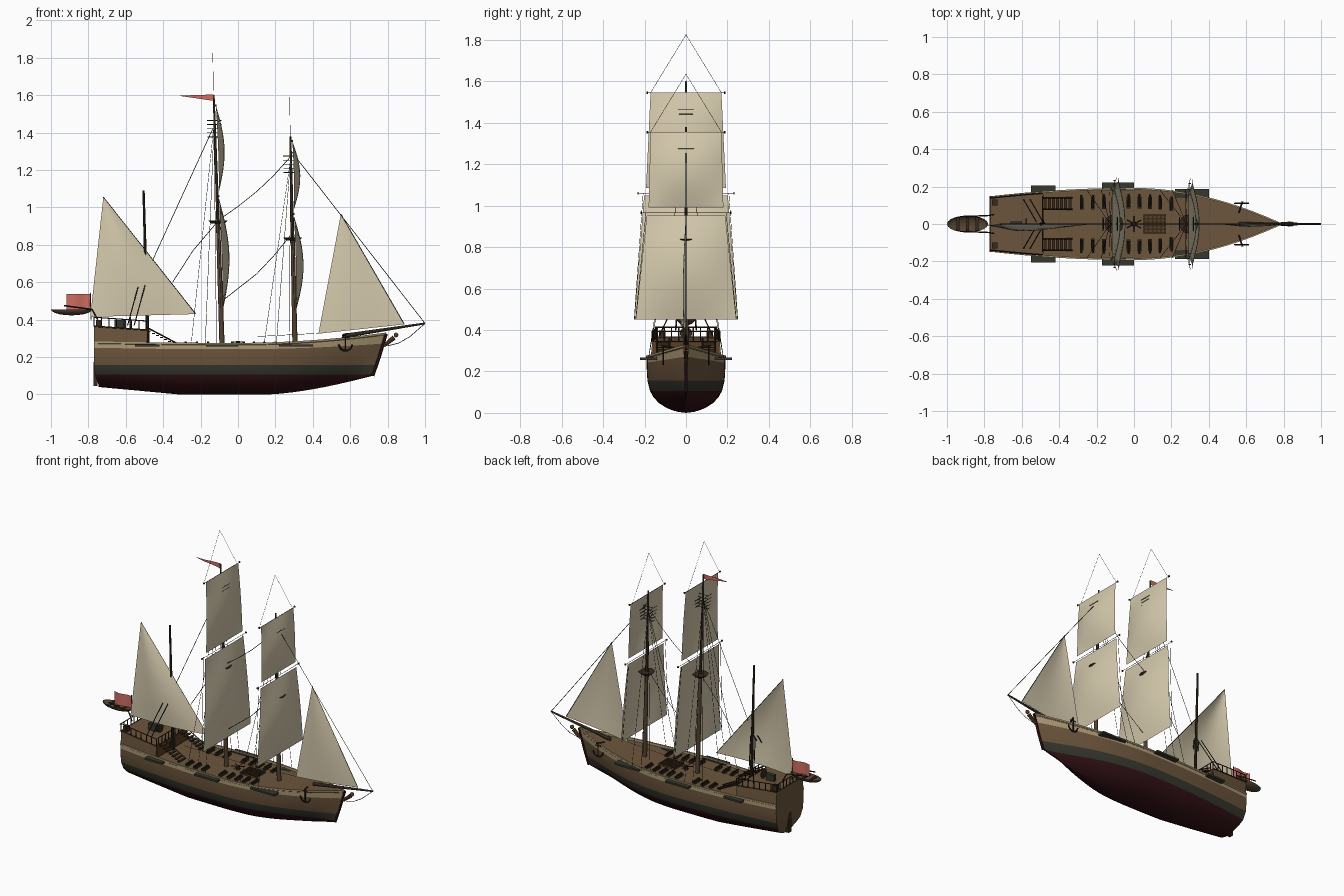
import bpy, bmesh, math
from mathutils import Vector, Matrix

if "Cube" in bpy.data.objects:
    bpy.data.objects.remove(bpy.data.objects["Cube"])

COL = {"hull_brown": (.15, .092, .046), "bottom_red": (.034, .006, .008), "band_green": (.037, .039, .027),
       "stripe_cream": (.42, .32, .18), "sail_cloth": (.66, .585, .415), "flag_red": (.62, .15, .12),
       "dark_wood": (.04, .023, .012), "cabin_wood": (.11, .05, .016), "rope_black": (.018, .016, .014),
       "mast_wood": (.085, .055, .031)}
MAT = {}
for k, c in COL.items():
    MAT[k] = bpy.data.materials.new(k)
    MAT[k].diffuse_color = (*c, 1)
parts = {}


def part(name, *mats):
    if name not in parts:
        parts[name] = (bmesh.new(), mats)
    return parts[name][0]


def rod(bm, a, b, r, r2=None, n=8):
    a, b = Vector(a), Vector(b)
    m = Matrix.Translation((a + b) / 2) @ (b - a).to_track_quat('Z', 'Y').to_matrix().to_4x4()
    bmesh.ops.create_cone(bm, cap_ends=True, segments=n, radius1=r, radius2=r if r2 is None else r2,
                          depth=(b - a).length, matrix=m)


def path(bm, pts, r, n=4):
    for a, b in zip(pts, pts[1:]):
        rod(bm, a, b, r, n=n)


def box(bm, c, s):
    bmesh.ops.create_cube(bm, size=1, matrix=Matrix.Translation(c) @ Matrix.Diagonal((*s, 1)))


def grid(bm, rows, idx=lambda j: 0, caps=False):
    vs = [[bm.verts.new(p) for p in r] for r in rows]
    for a, b in zip(vs, vs[1:]):
        for j in range(len(a) - 1):
            bm.faces.new((a[j], a[j + 1], b[j + 1], b[j])).material_index = idx(j)
    if caps:
        bm.faces.new(vs[0])
        bm.faces.new(vs[-1])


# hull lines: half width, rail height, keel height, fore-and-aft lean of the ends
def hw(x):
    return .19 * (1 - min(1, x / .79) ** 2) if x > 0 else .19 - .045 * (x / .77) ** 2


def sheer(x):
    return .272 + (.055 * (x / .79) ** 2 if x > 0 else .008 * (x / .77) ** 2)


def keel(x):
    if x > .2:
        return .1 * ((x - .2) / .59) ** 1.6
    return .04 * (-x - .3) / .47 if x < -.3 else 0


def lean(x, z):
    s = (x + .77) / 1.56
    stern = -.745 if z < .05 else -.77 + .025 * max(0, (.12 - z) / .07)
    return stern + s * (.72 + .07 * (z - .1) / .227 - stern)


# hull shell with level painted bands
N = 40
rows = []
for i in range(N + 1):
    x = -.77 + 1.56 * i / N
    s, zk, top = i / N, keel(x), sheer(x)
    red, green = .106, .157
    zs = [zk + (red - zk) * u for u in (0, .05, .13, .25, .45, .7, 1)]
    zs += [green, (green + top) / 2, top - .03 - .025 * max(0, x / .79) ** 2, top]
    e = .6 + .5 * max(0, x / .79) ** 2
    half = [(lean(x, z), hw(x) * (1 - (1 - (z - zk) / (top - zk)) ** 4) ** e, z) for z in zs]
    rows.append([(a, -b, c) for a, b, c in half[:0:-1]] + half)
band = [1] * 6 + [2, 0, 0, 3]
hull = part("hull", "hull_brown", "bottom_red", "band_green", "stripe_cream")
grid(hull, rows, lambda j: (band[::-1] + band)[j])
grid(part("transom", "hull_brown"), [rows[0][:11], rows[0][:9:-1]])

# main deck and cap rails
xs = [-.77 + 1.56 * i / N for i in range(N + 1)]
grid(part("deck", "hull_brown"),
     [[(lean(x, sheer(x)), sd * hw(x), sheer(x) - .012) for sd in (-1, 0, 1)] for x in xs])
for sd in (1, -1):
    prof = ((.003, -.006), (.003, .004), (-.006, .004), (-.006, -.013), (.003, -.006))
    grid(part("cap_rail", "stripe_cream"),
         [[(lean(x, sheer(x)), sd * max(0, hw(x) + a), sheer(x) + b) for a, b in prof] for x in xs])

# keel, stem post, rudder
path(part("stem_post", "bottom_red"), [(.72, 0, .1), (.755, 0, .2), (.792, 0, .325)], .009, 6)
path(part("keel", "bottom_red"), [(lean(x, keel(x)), 0, keel(x) + .006) for x in xs], .005, 6)
box(part("rudder", "dark_wood"), (-.762, 0, .11), (.02, .03, .13))

# stern castle with cabin front
def castle_top(x):
    return .345 + .02 * (-.49 - x) / .28


cx = [-.77 + .04 * i for i in range(8)]
grid(part("stern_castle", "hull_brown"),
     [[(x, sd * hw(x) * k, z) for sd, k, z in ((-1, .99, sheer(x) - .01), (-1, .95, castle_top(x)),
      (1, .95, castle_top(x)), (1, .99, sheer(x) - .01))] for x in cx], caps=True)
box(part("cabin_front", "cabin_wood"), (-.488, 0, .305), (.006, .32, .07))
box(part("cabin_door", "dark_wood"), (-.484, 0, .3), (.005, .05, .06))
rail = part("stern_railing", "dark_wood")
for sd in (1, -1):
    for dz, r in ((0, .004), (.048, .003)):
        path(rail, [(x, sd * hw(x) * .95, castle_top(x) + dz) for x in cx], r, 6)
    for x in cx:
        y = sd * hw(x) * .95
        rod(rail, (x, y, castle_top(x)), (x, y, castle_top(x) + .048), .003, n=6)
    # lockers, stairs, mizzen shrouds
    box(part("stern_lockers", "dark_wood"), (-.745, sd * .115, .38), (.03, .03, .035))
    st = part("stairs", "dark_wood")
    for i in range(7):
        box(st, (-.475 + .022 * i, sd * .11, .338 - .011 * i), (.016, .06, .006))
    for y in (.08, .14):
        path(st, [(-.49, sd * y, .36), (-.33, sd * y, .275)], .004)
    for x in (-.59, -.555):
        rod(part("mizzen_shrouds", "rope_black"), (x, sd * .13, .37), (x + .068, sd * .012, .62), .003, n=5)
for x in (-.49, -.77):
    for i in range(-4, 5):
        rod(rail, (x, i * .035, castle_top(x)), (x, i * .035, castle_top(x) + .048), .003, n=6)
    for dz in (0, .048):
        rod(rail, (x, -.15, castle_top(x) + dz), (x, .15, castle_top(x) + dz), .003, n=6)
box(part("binnacle", "band_green"), (-.63, 0, .375), (.06, .025, .045))
rod(part("steering_wheel", "dark_wood"), (-.58, 0, .385), (-.572, 0, .385), .03, n=12)

# channels, guns, anchors and catheads on both sides
for sd in (1, -1):
    for x0, x1, y0, y1 in ((-.55, -.42, .17, .205), (-.17, 0, .18, .222), (.22, .4, .14, .188)):
        box(part("channels", "band_green"), ((x0 + x1) / 2, sd * (y0 + y1) / 2, .262), (x1 - x0, y1 - y0, .012))
    for x in (-.28, -.22, -.16, -.03, .03, .085, .14, .2):
        y = hw(x)
        box(part("gun_carriages", "dark_wood"), (x, sd * (y - .075), .265), (.02, .065, .014))
        rod(part("guns", "rope_black"), (x, sd * (y - .1), .277), (x, sd * (y - .03), .277), .007, .005)
    an, ay = part("anchors", "rope_black"), .11
    rod(an, (.575, sd * ay, .235), (.575, sd * ay, .32), .004, n=6)
    rod(an, (.555, sd * ay, .307), (.595, sd * ay, .307), .004, n=6)
    path(an, [(.575 + .036 * math.sin(t), sd * ay, .27 - .036 * math.cos(t))
              for t in [-1.5 + .375 * i for i in range(9)]], .005, 6)
    rod(part("catheads", "dark_wood"), (.56, sd * .06, .315), (.58, sd * .12, .325), .005, n=6)

# deck fittings
g = part("hatch_grating", "dark_wood")
box(part("hatch_base", "cabin_wood"), (.11, 0, .264), (.12, .1, .012))
for i in range(6):
    box(g, (.055 + .022 * i, 0, .271), (.008, .1, .006))
    box(g, (.11, -.046 + .0184 * i, .271), (.12, .007, .006))
cap = part("capstan", "dark_wood")
rod(cap, (0, 0, .26), (0, 0, .285), .014, .01, 10)
for t in (.5, 1.55, 2.6):
    d = Vector((math.cos(t), math.sin(t), 0)) * .042
    rod(cap, Vector((0, 0, .28)) - d, Vector((0, 0, .28)) + d, .0025, n=5)

# bowsprit, figurehead
rod(part("bowsprit", "mast_wood"), (.56, 0, .312), (1, 0, .38), .012, .005, 10)
f = part("figurehead", "cabin_wood")
rod(f, (.78, 0, .26), (.835, 0, .305), .009, .013)
bmesh.ops.create_uvsphere(f, u_segments=10, v_segments=6, radius=.013, matrix=Matrix.Translation((.845, 0, .318)))

# square-rigged masts, yards, sails, rigging
ropes = part("rigging", "rope_black")


def sail(name, xt, xb, zt, zb, wt, wb, belly):
    pts = []
    for i in range(13):
        v = i / 12
        w, x, z = wb + (wt - wb) * v, xb + (xt - xb) * v, zb + (zt - zb) * v
        pts.append([(x + belly * math.sin(math.pi * v) * (1 - .9 * u * u), u * w, z)
                    for u in [-1 + k / 6 for k in range(13)]])
    grid(part(name, "sail_cloth"), pts)


def square_mast(n, x0, x1, top, nest, cy, cw, ty, tw, bottom, foot, aft):
    def mx(z):
        return x0 + (x1 - x0) * (z - .28) / (top - .28)
    m = part(n + "_mast", "mast_wood")
    rod(m, (x0, 0, .25), (mx(nest), 0, nest), .014, .011, 12)
    rod(m, (mx(nest), 0, nest), (x1, 0, top), .009, .005, 10)
    t = part(n + "_top_platform", "dark_wood")
    rod(t, (mx(nest), 0, nest - .012), (mx(nest), 0, nest + .004), .034, .051, 12)
    y = part(n + "_yards", "dark_wood")
    for z, w in ((cy, cw), (ty, tw)):
        rod(y, (mx(z) + .008, -w, z), (mx(z) + .008, w, z), .0012, n=6)
        for sd in (1, -1):
            rod(y, (mx(z) + .008, sd * (w - .006), z), (mx(z) + .008, sd * w, z), .006)
    sail(n + "_course", mx(cy) + .01, mx(bottom) + .01, cy - .012, bottom, cw * .86, foot, .045)
    sail(n + "_topsail", mx(ty) + .01, mx(cy) + .01, ty, cy + .025, tw * .9, cw * .82, .038)
    for i in range(5):
        z = ty - .08 - .022 * i
        for dx in (-.04, .036):
            rod(ropes, (mx(z) + dx, -.038 + .004 * i, z), (mx(z) + dx, .038 - .004 * i, z), .002, n=4)
        rod(ropes, (mx(z) - .04, 0, z), (mx(z) + .036, 0, z), .002, n=4)
    for sd in (1, -1):
        rod(ropes, (x1, sd * tw * .9, ty), (x1 - .005, 0, ty + .28), .0009, n=4)
        for dx in aft:
            rod(ropes, (mx(ty), 0, ty - .1), (x0 - dx, sd * .18, .27), .0013, n=4)
        rod(ropes, (mx(cy), sd * cw * .88, cy), (mx(bottom), sd * foot, bottom), .0011, n=4)


square_mast("main", -.085, -.13, 1.6, .925, 1.06, .235, 1.545, .19, .45, .25, (.165, .09, .03))
square_mast("fore", .305, .28, 1.38, .835, .965, .22, 1.355, .19, .45, .243, (.165, .1, .03))
path(ropes, [(.285, 0, 1.3), (1, 0, .38)], .0018)
path(ropes, [(-.135, 0, 1.42), (-.46, 0, .71)], .0018)
path(ropes, [(.28, 0, 1.27), (.19, 0, 1.17), (.1, 0, 1.085), (0, 0, 1.005), (-.1, 0, .935),
             (-.24, 0, .77), (-.35, 0, .6)], .0018)
path(ropes, [(.28, 0, .85), (.19, 0, .74), (.1, 0, .645), (-.085, 0, .5)], .0018)
path(ropes, [(1, 0, .38), (.92, 0, .31), (.86, 0, .275), (.8, 0, .26)], .0018)
path(ropes, [(.43, 0, .327), (.1, 0, .31), (-.4, 0, .31)], .0011)

# mizzen mast, lateen sail and jib
rod(part("mizzen_mast", "dark_wood"), (-.482, 0, .26), (-.505, 0, 1.09), .01, .006, 10)


def tri_sail(name, head, tack, clew, belly):
    h, a, b = Vector(head), Vector(tack), Vector(clew)
    pts = []
    for i in range(11):
        v = i / 10
        p, q = h.lerp(a, v), h.lerp(b, v)
        pts.append([p.lerp(q, k / 8) + Vector((0, -belly * math.sin(math.pi * k / 8) * math.sin(math.pi * v * .8), 0))
                    for k in range(9)])
    grid(part(name, "sail_cloth"), pts)
    path(ropes, [h, a], .0018)


tri_sail("lateen_sail", (-.72, 0, 1.056), (-.225, 0, .43), (-.79, -.01, .415), .035)
tri_sail("jib_sail", (.55, 0, .965), (.89, 0, .375), (.43, 0, .325), .015)

# ship's boat hung on davits astern
b = part("ships_boat", "mast_wood")
bmesh.ops.create_uvsphere(b, u_segments=20, v_segments=10, radius=1)
bmesh.ops.delete(b, geom=[v for v in b.verts if v.co.z > .01], context='VERTS')
bmesh.ops.transform(b, verts=b.verts, matrix=Matrix.Translation((-.89, 0, .455)) @ Matrix.Diagonal((.11, .045, .032, 1)))
for x in (-.94, -.89, -.84):
    box(part("boat_benches", "dark_wood"), (x, 0, .449), (.016, .07, .005))
for sd in (1, -1):
    path(part("davits", "rope_black"), [(-.75, sd * .05, .4), (-.78, sd * .045, .455), (-.93, sd * .04, .475)], .004, 6)

# ensign and pennant
rod(part("ensign_staff", "dark_wood"), (-.785, 0, .4), (-.79, 0, .545), .0025, n=6)
grid(part("ensign", "flag_red"), [[(-.787 - .013 * i, .006 * math.sin(i * .7), z) for z in (.455, .537)] for i in range(11)])
grid(part("pennant", "flag_red"), [[(-.13 - .018 * i, .002 * math.sin(i * .7), z)
     for z in (1.57 + .0026 * i, 1.604 - .0006 * i)] for i in range(11)])

# turn every part into an object
for name, (bm, mats) in parts.items():
    bmesh.ops.remove_doubles(bm, verts=bm.verts, dist=1e-5)
    bmesh.ops.recalc_face_normals(bm, faces=bm.faces)
    me = bpy.data.meshes.new(name)
    bm.to_mesh(me)
    bm.free()
    for k in mats:
        me.materials.append(MAT[k])
    ob = bpy.data.objects.new(name, me)
    bpy.context.collection.objects.link(ob)
    bpy.context.view_layer.objects.active = ob
    ob.select_set(True)
bpy.ops.object.shade_smooth_by_angle(angle=math.radians(35))

for m in bpy.data.materials:
    if m.users and not m.is_grease_pencil:
        m.use_nodes = True
        m.node_tree.nodes["Principled BSDF"].inputs["Base Color"].default_value = m.diffuse_color
